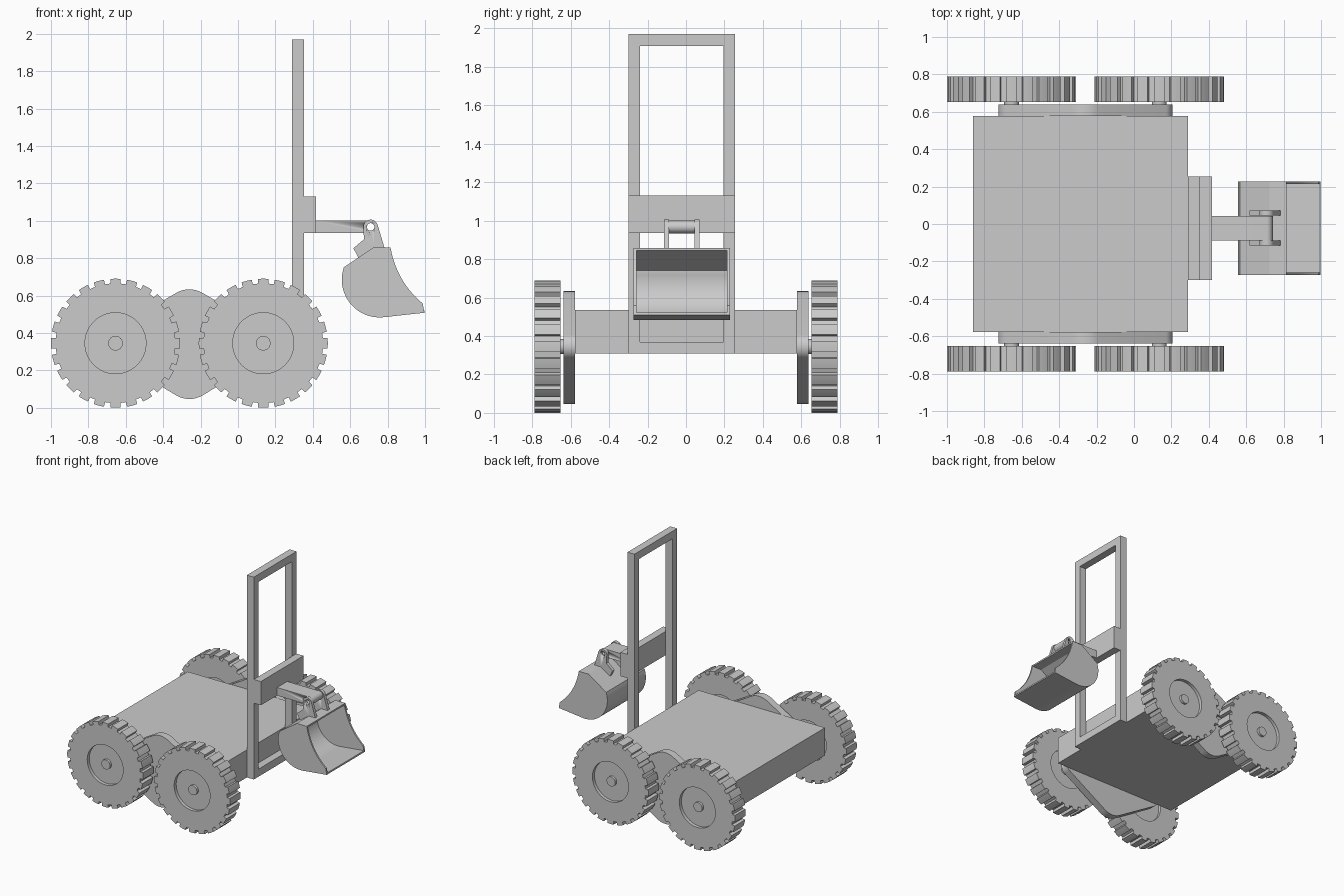
import bpy, bmesh, math
from mathutils import Vector
from mathutils.geometry import convex_hull_2d

if "Cube" in bpy.data.objects:
    bpy.data.objects.remove(bpy.data.objects["Cube"])

MID = -0.022          # centre line of mast, arm and bucket
AXLES = (-0.655, 0.135)
AXLE_Z = 0.345


def finish(name, bm, smooth=False):
    bmesh.ops.recalc_face_normals(bm, faces=bm.faces)
    me = bpy.data.meshes.new(name)
    bm.to_mesh(me)
    bm.free()
    ob = bpy.data.objects.new(name, me)
    bpy.context.collection.objects.link(ob)
    bpy.ops.object.select_all(action='DESELECT')
    ob.select_set(True)
    bpy.context.view_layer.objects.active = ob
    if smooth:
        bpy.ops.object.shade_smooth_by_angle(angle=math.radians(30))
    return ob


def prism(name, pts, y0, y1, smooth=False):
    """Extrude an x-z outline from y0 to y1."""
    bm = bmesh.new()
    f = bm.faces.new([bm.verts.new((x, y0, z)) for x, z in pts])
    ext = bmesh.ops.extrude_face_region(bm, geom=[f])
    bmesh.ops.translate(bm, vec=(0, y1 - y0, 0),
                        verts=[v for v in ext['geom'] if isinstance(v, bmesh.types.BMVert)])
    return finish(name, bm, smooth)


def box(name, x, y, z):
    return prism(name, [(x[0], z[0]), (x[1], z[0]), (x[1], z[1]), (x[0], z[1])], *y)


def arc(cx, cz, r, a0, a1, n):
    return [(cx + r * math.cos(math.radians(a0 + (a1 - a0) * i / n)),
             cz + r * math.sin(math.radians(a0 + (a1 - a0) * i / n))) for i in range(n + 1)]


def disc(name, cx, cz, r, y0, y1, n=48):
    return prism(name, arc(cx, cz, r, 0, 360, n)[:-1], y0, y1, True)


def drill(ob, cx, cz, r):
    """Cut a round hole along y."""
    cutter = disc("hole_cutter", cx, cz, r, MID - 0.3, MID + 0.3, 32)
    cutter.hide_render = True
    bpy.context.view_layer.objects.active = ob
    m = ob.modifiers.new("hole", 'BOOLEAN')
    m.operation, m.object, m.solver = 'DIFFERENCE', cutter, 'EXACT'
    bpy.ops.object.modifier_apply(modifier=m.name)
    bpy.data.objects.remove(cutter)


def tyre(name, cx, y0, y1, teeth=24):
    """Toothed ring with an open centre."""
    pitch = 2 * math.pi / teeth
    steps = [(-0.31, 0.345), (-0.1, 0.345), (0.1, 0.345), (0.31, 0.345), (0.33, 0.32), (0.67, 0.32)]
    prof = [(pitch * (i + a), r) for i in range(teeth) for a, r in steps]
    bm = bmesh.new()
    rings = []
    for y, inner in ((y0, False), (y1, False), (y1, True), (y0, True)):
        rings.append([bm.verts.new((cx + (0.163 if inner else r) * math.sin(a), y,
                                    AXLE_Z + (0.163 if inner else r) * math.cos(a))) for a, r in prof])
    n = len(prof)
    for k in range(4):
        a, b = rings[k], rings[(k + 1) % 4]
        for i in range(n):
            j = (i + 1) % n
            bm.faces.new((a[i], a[j], b[j], b[i]))
    return finish(name, bm, True)


# Chassis
box("chassis", (-0.86, 0.29), (-0.577, 0.577), (0.308, 0.535))

# Kite-shaped side plates: hull of axle bosses and upper and lower lobes
cloud = []
for cx, cz, r in ((AXLES[0], AXLE_Z, 0.07), (AXLES[1], AXLE_Z, 0.07),
                  (-0.26, 0.493, 0.14), (-0.26, 0.187, 0.14)):
    cloud += arc(cx, cz, r, 0, 360, 48)[:-1]
rocker = [cloud[i] for i in convex_hull_2d([Vector(p) for p in cloud])]

for s, side in ((-1, "front"), (1, "back")):
    prism("side_plate_" + side, rocker, s * 0.577, s * 0.638, True)
    for cx, end in zip(AXLES, ("left", "right")):
        tag = f"{side}_{end}"
        # Wheel: tyre, recessed hub and axle
        tyre("tyre_" + tag, cx, s * 0.653, s * 0.789)
        disc("hub_" + tag, cx, AXLE_Z, 0.164, s * 0.675, s * 0.762)
        disc("axle_" + tag, cx, AXLE_Z, 0.039, s * 0.60, s * 0.782, 32)

# Mast frame: rectangle ring standing on the chassis front
mast_x = (0.29, 0.353)
box("mast_post_front", mast_x, (MID - 0.277, MID - 0.216), (0.308, 1.97))
box("mast_post_back", mast_x, (MID + 0.216, MID + 0.277), (0.308, 1.97))
box("mast_top_bar", mast_x, (MID - 0.216, MID + 0.216), (1.908, 1.97))
box("mast_bottom_bar", mast_x, (MID - 0.216, MID + 0.216), (0.308, 0.37))

# Sliding carriage and arm with rounded, drilled end
box("carriage", (0.353, 0.417), (MID - 0.277, MID + 0.277), (0.935, 1.13))
PX, PZ = 0.709, 0.967
arm = prism("arm", [(0.417, PZ + 0.033), (0.417, PZ - 0.033)] + arc(PX, PZ, 0.033, -90, 90, 16),
            MID - 0.066, MID + 0.066, True)
drill(arm, PX, PZ, 0.02)

# Bucket lugs
lug = [(0.645, 0.80), (0.617, 0.853), (0.673, 0.90)] + arc(PX, PZ, 0.039, 195, 15, 20) + \
      [(0.783, 0.856), (0.725, 0.856)]
for s, side in ((-1, "front"), (1, "back")):
    ob = prism("bucket_lug_" + side, lug, MID + s * 0.067, MID + s * 0.093, True)
    drill(ob, PX, PZ, 0.02)

# Bucket shell: bent sheet between two side cheeks
T = 0.013
back = [(0.815, 0.858), (0.725, 0.858)] + arc(0.757, 0.685, 0.202, 161, 276, 24) + [(0.997, 0.508)]


def inward(path, t):
    out = []
    for i, p in enumerate(path):
        q0 = Vector(path[max(i - 1, 0)])
        q1 = Vector(path[min(i + 1, len(path) - 1)])
        d = (q1 - q0).normalized()
        out.append((p[0] - d.y * t, p[1] + d.x * t))
    return out


bm = bmesh.new()
inner = inward(back, T)
loops = [[bm.verts.new((x, MID + s * 0.236, z)) for x, z in path]
         for path, s in ((back, -1), (back, 1), (inner, 1), (inner, -1))]
for k in range(4):
    a, b = loops[k], loops[(k + 1) % 4]
    for i in range(len(back) - 1):
        bm.faces.new((a[i], a[i + 1], b[i + 1], b[i]))
for i in (0, -1):
    bm.faces.new([l[i] for l in loops])
finish("bucket_shell", bm, True)

# Cheeks follow the shell and close with a concave front edge
P0, C, P2 = Vector((0.987, 0.558)), Vector((0.849, 0.672)), Vector((0.815, 0.858))
edge = [tuple(P0 * (1 - t) ** 2 + C * 2 * t * (1 - t) + P2 * t * t) for t in [i / 14 for i in range(14)]]
for s, side in ((-1, "front"), (1, "back")):
    prism("bucket_cheek_" + side, back + edge, MID + s * 0.236, MID + s * 0.25, True)
